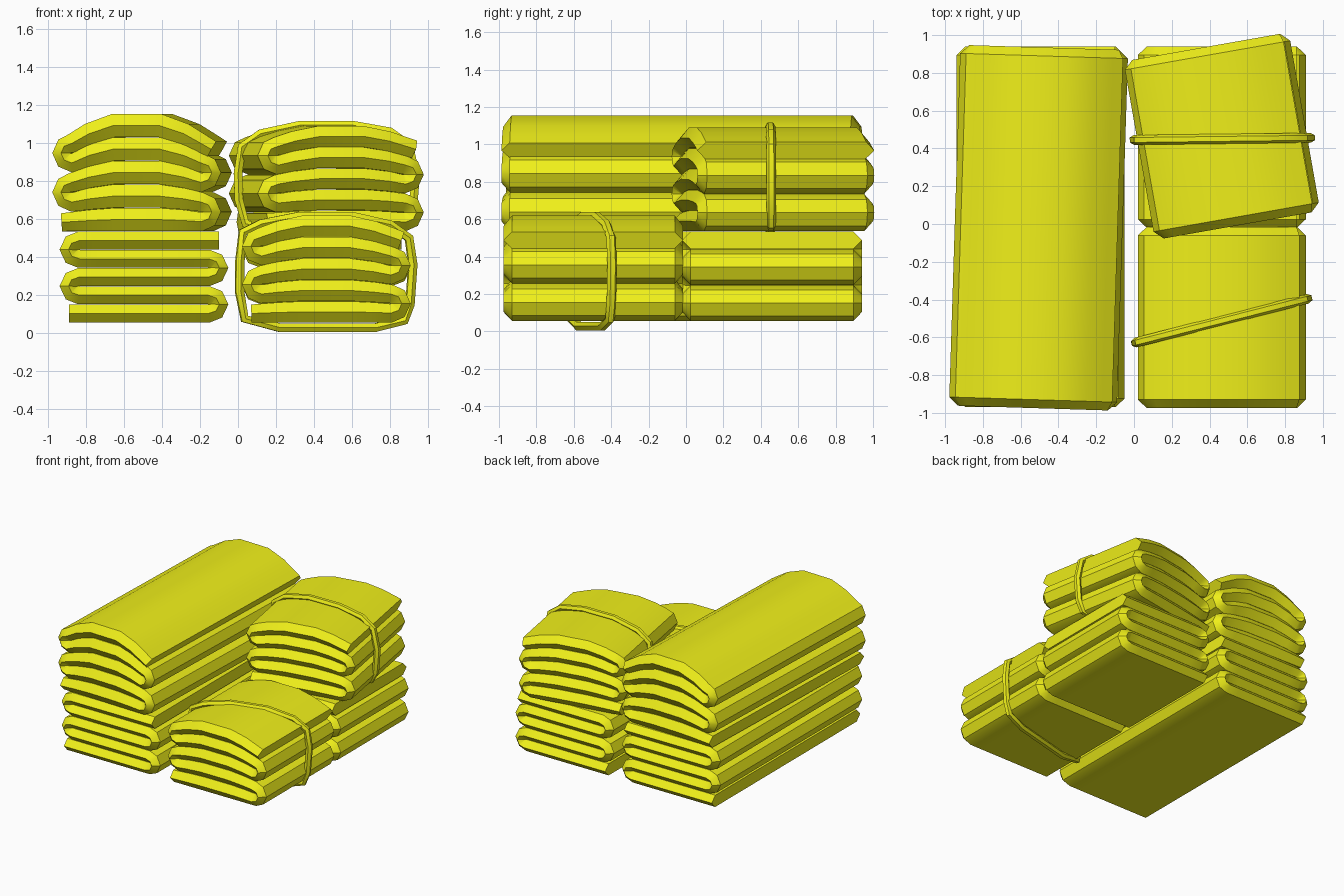
import bpy, bmesh, math
from mathutils import Vector

if "Cube" in bpy.data.objects:
    bpy.data.objects.remove(bpy.data.objects["Cube"])

yellow = bpy.data.materials.new("yellow_cloth")
yellow.diffuse_color = (0.87, 0.87, 0.01, 1)
yellow.use_nodes = True
yellow.node_tree.nodes["Principled BSDF"].inputs["Base Color"].default_value = yellow.diffuse_color

LAYERS, PITCH = 5, 0.096          # sheets per stack, sheet thickness at the folds
RISE = [(-0.34, .25), (-0.25, .65), (-0.12, 1), (0.12, 1), (0.25, .65), (0.34, .25)]


def finish(ob):
    ob.data.materials.clear()
    ob.data.materials.append(yellow)
    bpy.ops.object.select_all(action='DESELECT')
    ob.select_set(True)
    bpy.context.view_layer.objects.active = ob
    bpy.ops.object.shade_smooth_by_angle(angle=math.radians(35))


def zigzag(puff):
    """Centre line of the folded sheet as (x, z, half thickness)."""
    path = [(-0.395, PITCH / 2, PITCH / 2)]
    for k in range(LAYERS):
        side = 1 if k % 2 == 0 else -1
        for x, r in (RISE if side == 1 else RISE[::-1]):
            p = PITCH + puff * r / LAYERS
            path.append((x, p * (k + 0.5), p / 2))
        if k < LAYERS - 1:                       # rounded fold to the next layer
            for a in (-45, 0, 45):
                a = math.radians(a)
                path.append((side * (0.34 + 0.057 * math.cos(a)),
                             p * (k + 1) + p / 2 * math.sin(a), PITCH / 2))
    path.append((0.395, PITCH * (LAYERS - 0.5), PITCH / 2))
    return path


def folded_cloth(name, centre, half_len, puff=0.0, turn=0.0):
    path = zigzag(puff)
    pts = [Vector((x, z)) for x, z, h in path]
    bm = bmesh.new()
    rings = []
    for i, (x, z, h) in enumerate(path):
        a = (pts[i] - pts[max(i - 1, 0)]).normalized()
        b = (pts[min(i + 1, len(pts) - 1)] - pts[i]).normalized()
        t = (a + b).normalized()
        n = Vector((-t.y, t.x))
        h *= 0.985
        e = half_len - 0.045
        # six-sided section with pointed long edges
        section = [(h, -e), (h, e), (0, half_len), (-h, e), (-h, -e), (0, -half_len)]
        rings.append([bm.verts.new((x + n.x * o, y, z + n.y * o)) for o, y in section])
    for r, s in zip(rings, rings[1:]):
        for j in range(6):
            k = (j + 1) % 6
            bm.faces.new((r[j], r[k], s[k], s[j]))
    bm.faces.new(rings[0])
    bm.faces.new(rings[-1][::-1])
    bmesh.ops.recalc_face_normals(bm, faces=bm.faces)
    me = bpy.data.meshes.new(name)
    bm.to_mesh(me)
    bm.free()
    ob = bpy.data.objects.new(name, me)
    bpy.context.collection.objects.link(ob)
    ob.location = centre
    ob.rotation_euler.z = math.radians(turn)
    finish(ob)


def band(name, outline, y0, slope, r=0.026):
    """Cord tied round a stack; outline is its x, z path."""
    cu = bpy.data.curves.new(name, 'CURVE')
    cu.dimensions = '3D'
    cu.bevel_depth, cu.bevel_resolution = r, 1
    sp = cu.splines.new('POLY')
    sp.points.add(len(outline) - 1)
    for p, (x, z) in zip(sp.points, outline):
        p.co = (x, y0 + slope * x, z, 1)
    sp.use_cyclic_u = True
    ob = bpy.data.objects.new(name, cu)
    bpy.context.collection.objects.link(ob)
    bpy.ops.object.select_all(action='DESELECT')
    ob.select_set(True)
    bpy.context.view_layer.objects.active = ob
    bpy.ops.object.convert(target='MESH')
    finish(bpy.context.view_layer.objects.active)


# lower stacks
folded_cloth("lower_left_cloth", (-0.495, -0.015, 0.055), 0.955)
folded_cloth("lower_back_cloth", (0.465, 0.46, 0.055), 0.48)
folded_cloth("lower_front_cloth", (0.465, -0.495, 0.055), 0.48, puff=0.085)

# upper stacks, turned and puffed up
folded_cloth("upper_left_cloth", (-0.505, -0.02, 0.535), 0.955, puff=0.14, turn=-1.8)
folded_cloth("upper_back_cloth", (0.465, 0.465, 0.535), 0.48, puff=0.075, turn=10)

# tied bands
band("front_band", [(0.01, 0.38), (0.025, 0.53), (0.12, 0.575), (0.32, 0.615), (0.6, 0.615),
                    (0.8, 0.57), (0.9, 0.5), (0.92, 0.36), (0.905, 0.15), (0.875, 0.065),
                    (0.72, 0.028), (0.22, 0.028), (0.035, 0.075), (0.008, 0.22)], -0.63, 0.255)
band("back_band", [(0.0, 0.84), (0.02, 0.98), (0.12, 1.05), (0.33, 1.095), (0.6, 1.095),
                   (0.8, 1.06), (0.9, 0.99), (0.935, 0.83), (0.92, 0.65), (0.88, 0.57),
                   (0.72, 0.542), (0.22, 0.542), (0.04, 0.575), (0.005, 0.7)], 0.445, 0.012)
